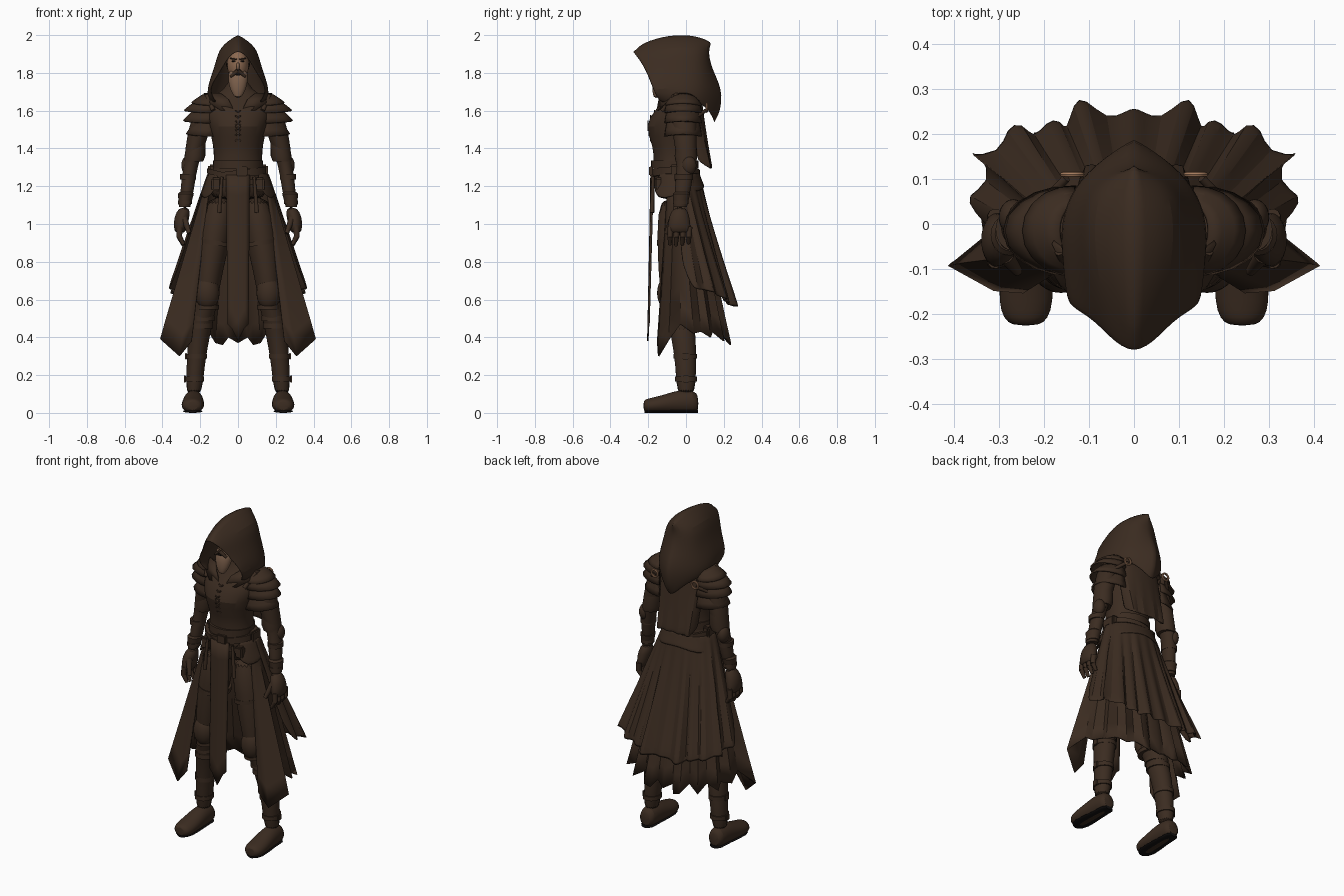
import bpy, bmesh
from math import sin, cos, pi, radians
from mathutils import Vector, Matrix

cube = bpy.data.objects.get("Cube")
if cube:
    bpy.data.objects.remove(cube)


def material(name, *rgb):
    m = bpy.data.materials.new(name)
    m.use_nodes = True
    m.diffuse_color = (*rgb, 1)
    m.node_tree.nodes["Principled BSDF"].inputs["Base Color"].default_value = (*rgb, 1)
    return m


leather = material("dark leather", .044, .025, .015)
skin = material("skin", .26, .14, .08)
beard_tan = material("beard tan", .2, .115, .07)
black = material("sole black", .006, .005, .005)
metal = material("tan metal", .38, .2, .11)
parts = []


def finish(name, bm, mat=leather, mirror=False, smooth=0, thick=0):
    bmesh.ops.recalc_face_normals(bm, faces=bm.faces)
    me = bpy.data.meshes.new(name)
    bm.to_mesh(me)
    bm.free()
    me.materials.append(mat)
    ob = bpy.data.objects.new(name, me)
    bpy.context.collection.objects.link(ob)
    if mirror:
        ob.modifiers.new("mirror", 'MIRROR')
    if thick:
        mod = ob.modifiers.new("thickness", 'SOLIDIFY')
        mod.thickness, mod.offset = thick, 0
    if smooth:
        mod = ob.modifiers.new("smooth", 'SUBSURF')
        mod.levels = mod.render_levels = smooth
    parts.append(ob)
    return ob


def skin_rows(bm, rows, closed=False):
    vs = [[bm.verts.new(p) for p in row] for row in rows]
    n = len(rows[0])
    for a, b in zip(vs, vs[1:]):
        for i in range(n if closed else n - 1):
            j = (i + 1) % n
            bm.faces.new((a[i], a[j], b[j], b[i]))
    return vs


def sheet(name, rows, ridge=0, **kw):
    """Open surface; ridge sharpens the fold along the centre line."""
    bm = bmesh.new()
    skin_rows(bm, rows)
    bmesh.ops.remove_doubles(bm, verts=bm.verts, dist=.0005)
    if ridge:
        crease = bm.edges.layers.float.new("crease_edge")
        for e in bm.edges:
            if all(abs(v.co.x) < .001 for v in e.verts):
                e[crease] = ridge
    return finish(name, bm, **kw)


def loft(name, rings, along_y=False, sides=20, tilt=0, **kw):
    """Closed tube through elliptical rings (x, y, z, radius, radius)."""
    bm = bmesh.new()
    rows = []
    for x, y, z, r, s in rings:
        row = []
        for i in range(sides):
            u, v = r * cos(2 * pi * i / sides), s * sin(2 * pi * i / sides)
            row.append((x + u, y, z + v) if along_y else (x + u, y + v, z + tilt * u))
        rows.append(row)
    vs = skin_rows(bm, rows, True)
    bm.faces.new(vs[0])
    bm.faces.new(vs[-1])
    return finish(name, bm, **kw)


def band(name, x, y, z, r, s, h, **kw):
    e = .006
    return loft(name, [(x, y, z - h, r - e, s - e), (x, y, z - h, r, s),
                       (x, y, z + h, r, s), (x, y, z + h, r - e, s - e)], sides=32, **kw)


def blob(name, at, scale, **kw):
    bm = bmesh.new()
    m = Matrix.Translation(at) @ Matrix.Diagonal((*scale, 1))
    bmesh.ops.create_uvsphere(bm, u_segments=24, v_segments=14, radius=1, matrix=m)
    return finish(name, bm, **kw)


def rod(name, a, b, r, r2=None, **kw):
    a, b = Vector(a), Vector(b)
    m = Matrix.Translation((a + b) / 2) @ (b - a).to_track_quat('Z', 'Y').to_matrix().to_4x4()
    bm = bmesh.new()
    bmesh.ops.create_cone(bm, cap_ends=True, segments=10, radius1=r,
                          radius2=r2 or r, depth=(b - a).length, matrix=m)
    return finish(name, bm, **kw)


def box(name, at, size, **kw):
    bm = bmesh.new()
    bmesh.ops.create_cube(bm, size=1, matrix=Matrix.Translation(at) @ Matrix.Diagonal((*size, 1)))
    bmesh.ops.bevel(bm, geom=bm.edges[:], offset=min(size) * .2, segments=2, affect='EDGES')
    return finish(name, bm, **kw)


# Hood: half sections from the front rim to the back ridge
hood = [
    [(0, -.3, 1.925), (.055, -.255, 1.875), (.095, -.21, 1.8), (.165, -.175, 1.705), (.1, -.14, 1.64)],
    [(0, -.15, 1.985), (.08, -.13, 1.93), (.112, -.1, 1.84), (.165, -.08, 1.71), (.14, -.09, 1.64)],
    [(0, -.03, 2), (.1, -.03, 1.94), (.117, -.02, 1.84), (.165, 0, 1.71), (.155, 0, 1.65)],
    [(0, .06, 1.99), (.09, .06, 1.935), (.105, .07, 1.83), (.138, .08, 1.7), (.125, .08, 1.64)],
    [(0, .125, 1.965), (.045, .11, 1.92), (.055, .115, 1.82), (.07, .15, 1.69), (.055, .135, 1.58)],
    [(0, .125, 1.955), (0, .11, 1.9), (0, .14, 1.8), (0, .2, 1.69), (0, .155, 1.51)]]
sheet("hood", hood, ridge=.8, mirror=True, thick=.012, smooth=2)

# Head inside the hood
blob("head", (0, -.09, 1.84), (.057, .075, .09), mat=skin)
blob("hair", (0, -.06, 1.86), (.064, .078, .085))
blob("nose", (0, -.168, 1.835), (.009, .014, .02), mat=skin)
blob("eye", (.023, -.155, 1.862), (.012, .008, .004), mat=black, mirror=True)
rod("brow", (.008, -.163, 1.872), (.04, -.145, 1.877), .004, mirror=True)
loft("beard", [(0, -.12, 1.825, .05, .035), (0, -.135, 1.77, .055, .045),
               (0, -.148, 1.715, .044, .032), (0, -.16, 1.665, .018, .012)], mat=beard_tan, smooth=1)
rod("moustache", (0, -.178, 1.812), (.04, -.167, 1.78), .012, .007, mirror=True)
box("mouth", (0, -.18, 1.79), (.024, .008, .006), mat=black)

# Torso, collar and lacing
loft("torso", [(0, -.055, 1.12, .16, .11), (0, -.055, 1.22, .155, .115), (0, -.06, 1.33, .122, .112),
               (0, -.06, 1.41, .13, .112), (0, -.072, 1.52, .155, .15), (0, -.055, 1.6, .175, .11),
               (0, -.03, 1.67, .15, .08), (0, -.03, 1.71, .07, .06), (0, -.04, 1.77, .05, .05)],
     sides=32, smooth=1)
sheet("collar_lapel", [[(.02, -.15, 1.6), (.09, -.145, 1.6)], [(.05, -.14, 1.66), (.15, -.1, 1.64)],
                       [(.09, -.09, 1.69), (.18, -.04, 1.69)]], mirror=True, thick=.012)
for k in range(6):
    z = 1.44 + .028 * k
    y = -.189 - .013 * cos((z - 1.51) * 25) + max(0, z - 1.53) * .4
    rod("lace", (-.014, y, z), (.014, y, z + .022), .004, mirror=True)
rod("shoulder_strap", (.13, -.125, 1.6), (.165, -.06, 1.68), .012, mirror=True)


# Short pleated cape on the back
def drape(name, top, hem, steps=8, ease=1.12, **kw):
    rows = []
    for i in range(steps + 1):
        t = i / steps
        rows.append([(a[0] + (b[0] - a[0]) * t, a[1] + (b[1] - a[1]) * t ** ease,
                      a[2] + (b[2] - a[2]) * t) for a, b in zip(top, hem)])
    return sheet(name, rows, mirror=True, thick=.008, **kw)


drape("back_cape", [(0, .085, 1.64), (.04, .08, 1.64), (.08, .075, 1.64), (.12, .06, 1.63), (.15, .03, 1.6)],
      [(0, .125, 1.3), (.04, .145, 1.29), (.075, .115, 1.3), (.11, .15, 1.28), (.125, .06, 1.33)], smooth=1)
bm = bmesh.new()
rows = [[(.137 + (.021 + .006 * cos(v * pi / 4)) * cos(u * pi / 8), .11 + .006 * sin(v * pi / 4),
          1.615 + (.021 + .006 * cos(v * pi / 4)) * sin(u * pi / 8)) for v in range(8)] for u in range(17)]
skin_rows(bm, rows, True)
finish("cape_ring", bm, mat=metal, mirror=True)
rod("cape_strap", (.15, .102, 1.6), (.19, .06, 1.57), .01, mirror=True)


# Coat skirt: two flared, pleated tiers with blunt pointed hems
def waist(count, start, z):
    angles = [start + (pi - start) * i / (count - 1) for i in range(count)]
    return [(.158 * sin(a), -.05 - .12 * cos(a), z) for a in angles]


lower = [(.245, -.15, .38), (.31, -.145, .3), (.41, -.09, .39), (.33, -.03, .47), (.34, .04, .42),
         (.29, .08, .43), (.31, .13, .4), (.24, .14, .43), (.22, .2, .38), (.15, .18, .42),
         (.12, .235, .37), (.08, .235, .36), (.05, .2, .4), (0, .225, .37)]
upper = [(.31, -.02, .79), (.358, .03, .66), (.378, .065, .65), (.315, .09, .65), (.34, .165, .63),
         (.38, .155, .63), (.295, .155, .62), (.285, .215, .6), (.25, .23, .6), (.225, .185, .59),
         (.195, .23, .58), (.165, .235, .58), (.15, .2, .57), (.135, .275, .56), (.11, .283, .56),
         (.06, .23, .56), (.02, .25, .57), (0, .26, .57)]
drape("coat_lower_tier", waist(len(lower), radians(68), 1.25), lower)
drape("coat_upper_tier", waist(len(upper), radians(85), 1.27), upper, smooth=1)
drape("hip_flap", waist(7, radians(40), 1.27),
      [(.12, -.17, 1.18), (.165, -.145, 1.13), (.195, -.08, 1.14), (.195, -.02, 1.17), (.155, .05, 1.17),
       (.09, .088, 1.18), (0, .1, 1.2)], steps=3, smooth=1)

# Tabard with a pointed end
drape("tabard", [(0, -.185, 1.26), (.04, -.183, 1.26), (.062, -.175, 1.26)],
      [(0, -.202, .38), (.035, -.2, .45), (.055, -.196, .47)])

# Belts, pouches and hanging straps
band("waist_belt", 0, -.06, 1.315, .132, .125, .022)
band("hip_belt", 0, -.055, 1.265, .15, .128, .02, tilt=.12)
band("sash_belt", 0, -.055, 1.24, .163, .13, .014, tilt=-.25)
box("buckle", (.02, -.185, 1.28), (.06, .02, .05))
box("hip_pouch", (.135, -.04, 1.28), (.045, .09, .07), mirror=True)
box("front_pouch", (.115, -.145, 1.21), (.05, .04, .07), mirror=True)
rod("hanging_strap", (.085, -.175, 1.25), (.1, -.18, 1.06), .008, .012, mirror=True)

# Layered shoulder plates
tips = [(.165, 1.69, .245, 1.64), (.185, 1.665, .283, 1.6), (.2, 1.62, .287, 1.545), (.2, 1.56, .272, 1.475)]
for k, (x0, z0, x1, z1) in enumerate(tips):
    rows = []
    for t in (0, .35, .7, 1):
        x, z = x0 + (x1 - x0) * t, z0 + (z1 - z0) * t ** 1.3
        depth = (.05 if k == 0 else .08) * (1 - t) + .096 * t
        rows.append([(.14 + (x - .14) * cos(a), -.015 + depth * sin(a), z - .012 * sin(a) ** 2)
                     for a in [radians(-95 + 19 * i) for i in range(11)]])
    sheet("shoulder_plate", rows, mirror=True, thick=.01)

# Arms with sleeve cuffs, elbow guards and bracers
loft("arm", [(.17, -.01, 1.64, .055, .07), (.205, -.01, 1.5, .058, .065), (.23, 0, 1.4, .05, .058),
             (.25, 0, 1.31, .036, .045), (.268, -.015, 1.2, .038, .045), (.28, -.03, 1.08, .028, .034)],
     mirror=True, smooth=1)
loft("sleeve_cuff", [(.222, 0, 1.43, .05, .055), (.228, 0, 1.36, .055, .06), (.235, 0, 1.33, .05, .055)],
     mirror=True)
blob("elbow_guard", (.268, .015, 1.31), (.032, .04, .05), mirror=True)
band("bracer_strap", .265, -.012, 1.25, .042, .048, .014, mirror=True)
loft("glove_cuff", [(.283, -.03, 1.09, .03, .035), (.276, -.024, 1.16, .042, .046),
                    (.274, -.022, 1.17, .034, .038)], mirror=True)
band("wrist_strap", .28, -.028, 1.115, .037, .042, .01, mirror=True)

# Gloved hands
loft("palm", [(.283, -.032, 1.09, .028, .034), (.297, -.036, 1.04, .042, .055),
              (.306, -.036, .98, .036, .062), (.306, -.034, .95, .024, .058)], mirror=True, smooth=1)
for i in range(4):
    y = -.082 + .033 * i
    rod("finger_base", (.308, y, .985), (.312, y - .002, .93), .017, .015, mirror=True)
    rod("finger_tip", (.312, y - .002, .935), (.288, y - .004, .885 + .006 * abs(i - 1)), .015, .009, mirror=True)
rod("thumb", (.285, -.07, 1.03), (.258, -.105, .95), .019, .011, mirror=True)

# Legs, knee guards and straps
loft("leg", [(.088, -.045, 1.16, .086, .1), (.12, -.05, .95, .09, .105), (.153, -.062, .74, .07, .085),
             (.162, -.058, .62, .06, .076), (.188, -.03, .5, .06, .07), (.208, -.012, .4, .058, .066),
             (.225, 0, .25, .047, .054), (.235, 0, .08, .046, .052)], mirror=True, smooth=1)
blob("knee_guard", (.162, -.095, .635), (.064, .058, .09), mirror=True)
band("knee_strap", .163, -.058, .56, .062, .074, .012, mirror=True)
band("thigh_strap", .121, -.052, .9, .088, .102, .012, mirror=True, tilt=.15)
for z, x, y, r in [(.5, .188, -.03, .064), (.46, .196, -.023, .064), (.3, .22, -.003, .055), (.18, .23, 0, .051)]:
    band("boot_strap", x, y, z, r, r + .007, .013, mirror=True)
    box("boot_buckle", (x + r, y, z), (.012, .03, .036), mirror=True)

# Boots and soles
foot = [(.066, .235, .048, .035, .04), (.045, .235, .06, .05, .062), (-.04, .236, .06, .054, .063),
        (-.11, .238, .048, .06, .05), (-.175, .24, .04, .061, .042), (-.21, .24, .038, .05, .036),
        (-.226, .24, .038, .03, .026)]
loft("boot", [(x, y, z, r, s) for y, x, z, r, s in foot], along_y=True, mirror=True, smooth=1)
loft("sole", [(x, y * .97, .009, r - .01, .009) for y, x, z, r, s in foot], along_y=True, mirror=True, mat=black)

# Smooth shading with crisp edges
bpy.ops.object.select_all(action='DESELECT')
for ob in parts:
    ob.select_set(True)
bpy.context.view_layer.objects.active = parts[0]
bpy.ops.object.shade_smooth_by_angle(angle=radians(40))
